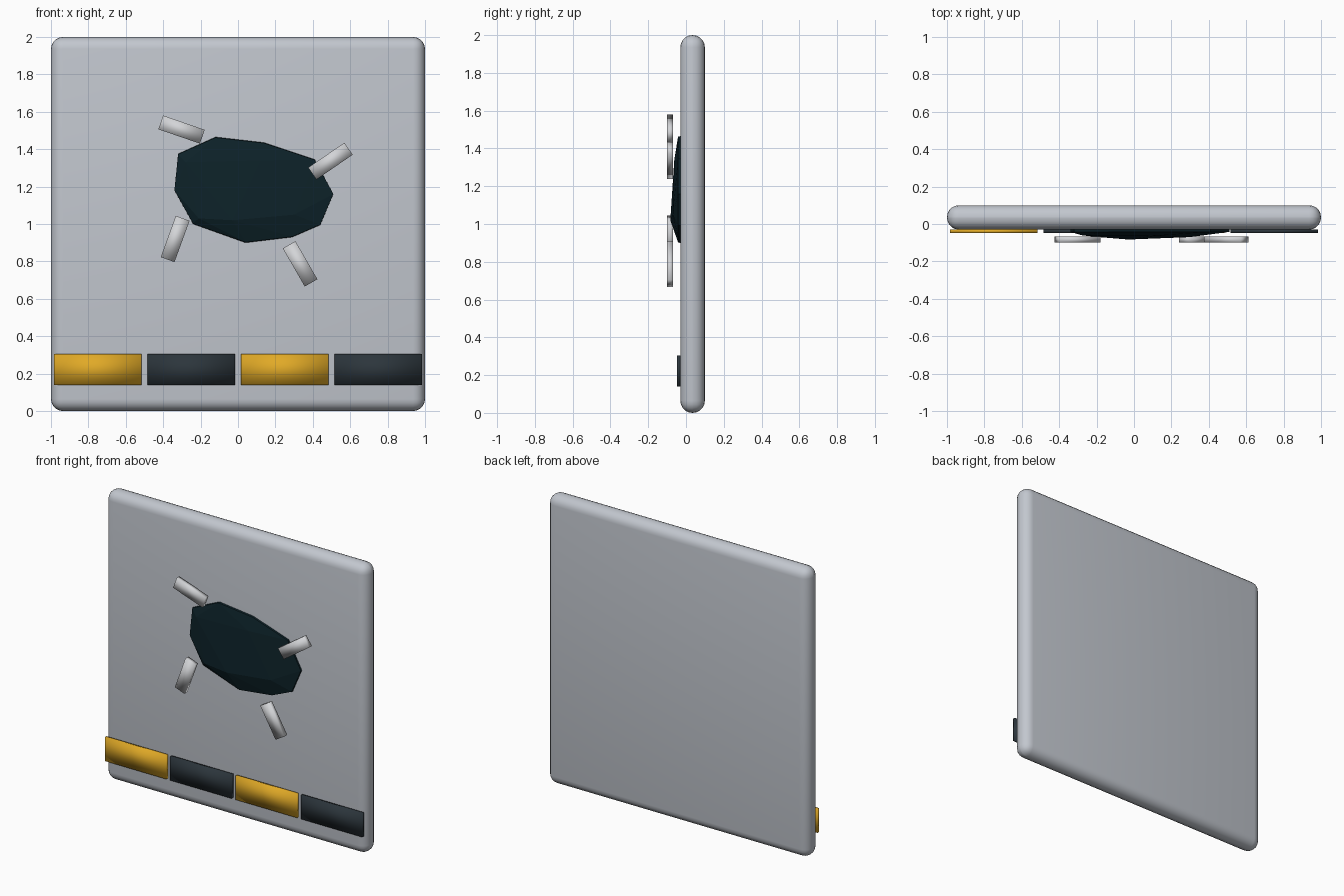
import bpy, bmesh
from math import radians
from mathutils import Matrix

cube = bpy.data.objects.get("Cube")
if cube:
    bpy.data.objects.remove(cube, do_unlink=True)


def material(name, rgb):
    m = bpy.data.materials.new(name)
    m.use_nodes = True
    m.diffuse_color = (*rgb, 1)
    m.node_tree.nodes["Principled BSDF"].inputs["Base Color"].default_value = (*rgb, 1)
    return m


panel_grey = material("panel_grey", (0.54, 0.57, 0.62))
warning_yellow = material("warning_yellow", (0.75, 0.40, 0.02))
charcoal = material("charcoal", (0.025, 0.036, 0.045))
hole_teal = material("hole_teal", (0.004, 0.016, 0.022))
shard_silver = material("shard_silver", (0.65, 0.66, 0.68))


def finish(name, bm, mat, smooth=True):
    mesh = bpy.data.meshes.new(name)
    bmesh.ops.recalc_face_normals(bm, faces=bm.faces)
    for f in bm.faces:
        f.smooth = smooth
    bm.to_mesh(mesh)
    bm.free()
    mesh.materials.append(mat)
    obj = bpy.data.objects.new(name, mesh)
    bpy.context.collection.objects.link(obj)
    return obj


def box(name, size, centre, mat, angle=0, bevel=0, segments=4):
    bm = bmesh.new()
    bmesh.ops.create_cube(bm, size=1)
    bmesh.ops.scale(bm, vec=size, verts=bm.verts)
    if bevel:
        bmesh.ops.bevel(bm, geom=bm.edges[:], offset=bevel, segments=segments,
                        profile=0.5, affect='EDGES')
    obj = finish(name, bm, mat)
    # Positive angles turn anticlockwise as seen from the front
    obj.matrix_world = Matrix.Translation(centre) @ Matrix.Rotation(-radians(angle), 4, 'Y')
    return obj


# Rounded wall panel
box("wall_panel", (2, 0.13, 2), (0, 0.035, 1), panel_grey, bevel=0.064, segments=5)

# Alternating warning stripe along the bottom
for i in range(4):
    box(f"stripe_block_{i + 1}", (0.47, 0.018, 0.165), (-0.75 + 0.5 * i, -0.039, 0.222),
        charcoal if i % 2 else warning_yellow)

# Faceted dark breach: outline on the panel plus a few raised points
outline = [(-0.12, 1.465), (0.14, 1.435), (0.41, 1.345), (0.51, 1.16), (0.44, 0.995),
           (0.29, 0.93), (0.04, 0.90), (-0.24, 1.0), (-0.34, 1.18), (-0.32, 1.375)]
raised = [(-0.21, -0.068, 1.03), (-0.03, -0.083, 1.02), (0.30, -0.07, 1.05),
          (0.12, -0.062, 1.34), (-0.28, -0.06, 1.33)]
bm = bmesh.new()
for x, z in outline:
    bm.verts.new((x, -0.03, z))
    bm.verts.new((x, -0.042, 1.18 + (z - 1.18) * 0.99))
for p in raised:
    bm.verts.new(p)
hull = bmesh.ops.convex_hull(bm, input=bm.verts)
loose = [v for v in bm.verts if not v.link_faces]
bmesh.ops.delete(bm, geom=loose, context='VERTS')
finish("breach_hole", bm, hole_teal, smooth=False)

# Loose shards floating around the breach
shards = [(-0.302, 1.505, -19), (0.494, 1.336, 34.5), (-0.336, 0.92, 70), (0.332, 0.787, -60)]
for i, (x, z, angle) in enumerate(shards):
    box(f"shard_{i + 1}", (0.235, 0.032, 0.078), (x, -0.084, z), shard_silver, angle)
